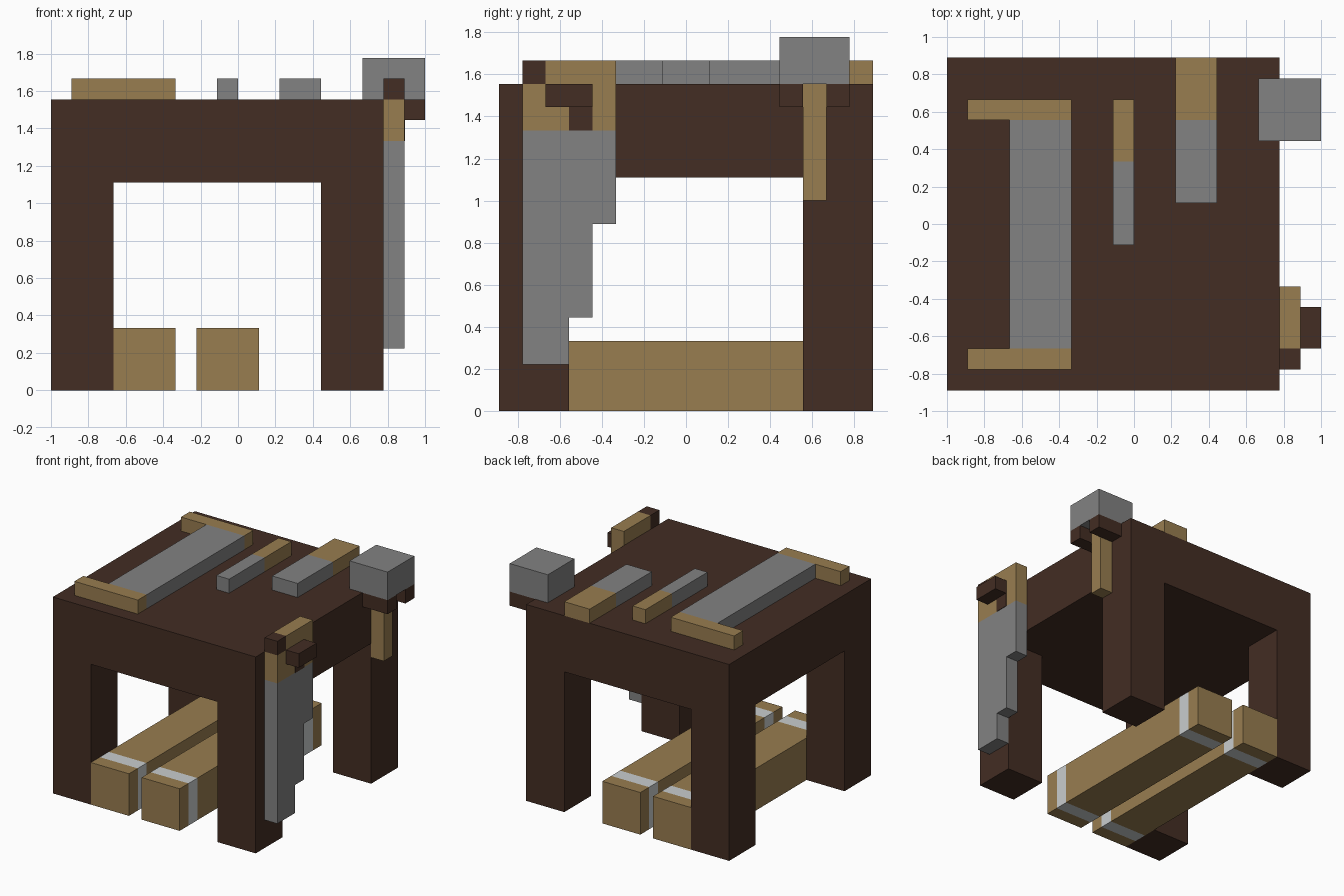
import bpy, bmesh
from mathutils import Vector

if "Cube" in bpy.data.objects:
    bpy.data.objects.remove(bpy.data.objects["Cube"])

U = 1 / 9  # one building block; all sizes below are in blocks


def material(name, rgb):
    lin = [((c / 255 + 0.055) / 1.055) ** 2.4 for c in rgb]
    m = bpy.data.materials.new(name)
    m.diffuse_color = (*lin, 1)
    m.use_nodes = True
    m.node_tree.nodes["Principled BSDF"].inputs["Base Color"].default_value = m.diffuse_color
    return m


BROWN = material("dark_brown_wood", (67, 45, 35))
TAN = material("tan_wood", (152, 125, 80))
GREY = material("grey_metal", (130, 130, 130))
PALE = material("pale_band", (201, 205, 206))


def finish(bm, name, mats):
    bmesh.ops.recalc_face_normals(bm, faces=bm.faces)
    bmesh.ops.scale(bm, vec=(U, U, U), verts=bm.verts)
    me = bpy.data.meshes.new(name)
    bm.to_mesh(me)
    bm.free()
    for m in mats:
        me.materials.append(m)
    ob = bpy.data.objects.new(name, me)
    bpy.context.collection.objects.link(ob)
    return ob


def box_mesh(x, y, z):
    bm = bmesh.new()
    bmesh.ops.create_cube(bm, size=1)
    for v in bm.verts:
        v.co = Vector([r[0] if c < 0 else r[1] for c, r in zip(v.co, (x, y, z))])
    return bm


def cut(bm, axis, pos):
    n = Vector((0, 0, 0))
    n[axis] = 1
    bmesh.ops.bisect_plane(bm, geom=bm.verts[:] + bm.edges[:] + bm.faces[:],
                           plane_co=n * pos, plane_no=n)


def box(name, x, y, z, mat):
    return finish(box_mesh(x, y, z), name, [mat])


# Table: slab with its four bottom corners drawn down into legs
bm = box_mesh((-9, 7), (-8, 8), (10, 14))
for axis, pos in ((0, -6), (0, 4), (1, -5), (1, 5)):
    cut(bm, axis, pos)
corners = []
for f in bm.faces:
    c = f.calc_center_median()
    if c.z < 10.01 and abs(c.x + 1) > 5 and abs(c.y) > 5:
        corners.append(f)
ext = bmesh.ops.extrude_face_region(bm, geom=corners)
bmesh.ops.translate(bm, vec=(0, 0, -10),
                    verts=[g for g in ext["geom"] if isinstance(g, bmesh.types.BMVert)])
bmesh.ops.dissolve_limit(bm, angle_limit=0.01, verts=bm.verts, edges=bm.edges)
finish(bm, "table", [BROWN])

# Beams stored below, each with a pale band near both ends
for side, x0 in (("left", -6), ("right", -2)):
    bm = box_mesh((x0, x0 + 3), (-8, 8), (0, 3))
    for pos in (-7, -6, 6, 7):
        cut(bm, 1, pos)
    for f in bm.faces:
        f.material_index = int(6 < abs(f.calc_center_median().y) < 7)
    finish(bm, f"{side}_beam", [TAN, PALE])

# Tools lying on the table top
box("scraper_blade", (-6, -3), (-6, 5), (14, 15), GREY)
box("scraper_back_grip", (-8, -3), (5, 6), (14, 15), TAN)
box("scraper_front_grip", (-8, -3), (-7, -6), (14, 15), TAN)
box("small_chisel_blade", (-1, 0), (-1, 3), (14, 15), GREY)
box("small_chisel_handle", (-1, 0), (3, 6), (14, 15), TAN)
box("large_chisel_blade", (2, 4), (1, 5), (14, 15), GREY)
box("large_chisel_handle", (2, 4), (5, 8), (14, 15), TAN)

# Hanging saw: stepped blade, handle, dark corner, grip slot and hook
bm = bmesh.new()
profile = [(-7, 2), (-5, 2), (-5, 4), (-4, 4), (-4, 8), (-3, 8), (-3, 12), (-7, 12)]
face = bm.faces.new([bm.verts.new((7, y, z)) for y, z in profile])
ext = bmesh.ops.extrude_face_region(bm, geom=[face], use_keep_orig=True)
bmesh.ops.translate(bm, vec=(1, 0, 0),
                    verts=[g for g in ext["geom"] if isinstance(g, bmesh.types.BMVert)])
finish(bm, "saw_blade", [GREY])
box("saw_handle", (7, 8), (-7, -3), (12, 14), TAN)
box("saw_handle_top", (7, 8), (-6, -3), (14, 15), TAN)
box("saw_handle_corner", (7, 8), (-7, -6), (14, 15), BROWN)
box("saw_grip_slot", (8, 8.04), (-5, -4), (12, 13), BROWN)
box("saw_hook", (8, 9), (-6, -4), (13, 14), BROWN)

# Hanging hammer resting on two pegs
box("hammer_head", (6, 9), (4, 7), (14, 16), GREY)
box("hammer_handle", (7, 8), (5, 6), (9, 14), TAN)
for side, y0 in (("front", 4), ("back", 6)):
    box(f"hammer_{side}_peg", (7, 9), (y0, y0 + 1), (13, 14), BROWN)
